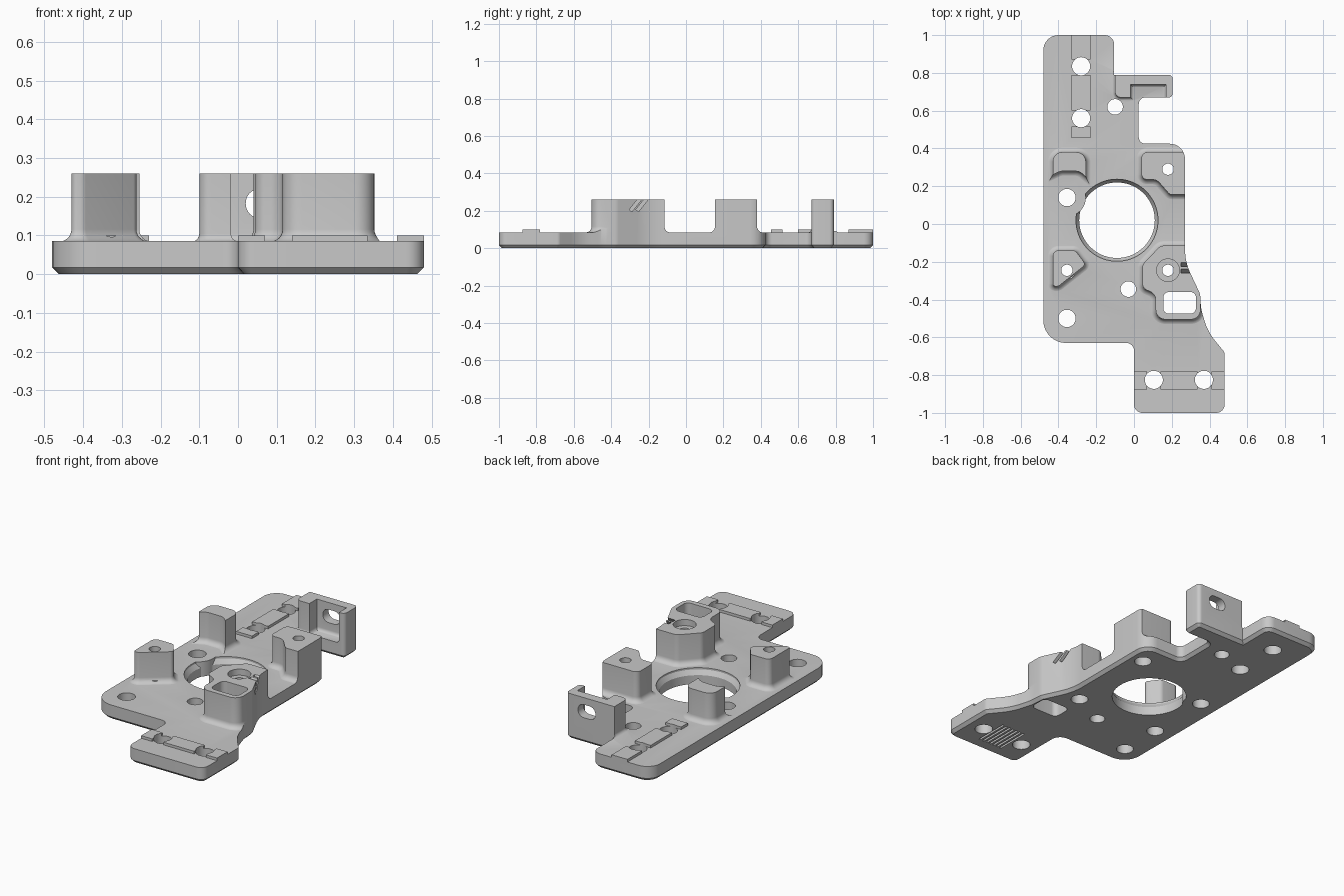
import bpy, bmesh, math
from mathutils import Vector, Matrix

if "Cube" in bpy.data.objects:
    bpy.data.objects.remove(bpy.data.objects["Cube"])

TOP, DECK = 0.26, 0.085


def rounded(corners, steps=8):
    """Round the corners (x, y, radius) of a polygon."""
    out = []
    for i, c in enumerate(corners):
        p = Vector(c[:2])
        r = c[2] if len(c) > 2 else 0
        if r == 0:
            out.append(p)
            continue
        a = (Vector(corners[i - 1][:2]) - p).normalized()
        b = (Vector(corners[(i + 1) % len(corners)][:2]) - p).normalized()
        half = a.angle(b) / 2
        centre = p + (a + b).normalized() * (r / math.sin(half))
        start = p + a * (r / math.tan(half)) - centre
        end = p + b * (r / math.tan(half)) - centre
        sweep = math.atan2(start.x * end.y - start.y * end.x, start.dot(end))
        for k in range(steps + 1):
            out.append(centre + Matrix.Rotation(sweep * k / steps, 2) @ start)
    return out


def offset(pts, d):
    """Push a polygon outward by d."""
    area = sum(pts[i - 1].x * p.y - p.x * pts[i - 1].y for i, p in enumerate(pts))
    s = 1 if area > 0 else -1
    out = []
    for i, p in enumerate(pts):
        e1 = (p - pts[i - 1]).normalized()
        e2 = (pts[(i + 1) % len(pts)] - p).normalized()
        n1, n2 = Vector((e1.y, -e1.x)) * s, Vector((e2.y, -e2.x)) * s
        out.append(p + (n1 + n2) * (d / max(0.3, 1 + n1.dot(n2))))
    return out


def loft(name, pts, layers):
    """Solid through copies of a polygon, one per (offset, z) layer."""
    bm = bmesh.new()
    rings = [[bm.verts.new((p.x, p.y, z)) for p in offset(pts, d)] for d, z in layers]
    n = len(pts)
    for lo, hi in zip(rings, rings[1:]):
        for i in range(n):
            j = (i + 1) % n
            bm.faces.new((lo[i], lo[j], hi[j], hi[i]))
    bm.faces.new(rings[0])
    bm.faces.new(rings[-1])
    bmesh.ops.recalc_face_normals(bm, faces=bm.faces)
    mesh = bpy.data.meshes.new(name)
    bm.to_mesh(mesh)
    bm.free()
    ob = bpy.data.objects.new(name, mesh)
    bpy.context.collection.objects.link(ob)
    return ob


def box(x0, x1, y0, y1, z0, z1, r=0):
    pts = rounded([(x0, y0, r), (x1, y0, r), (x1, y1, r), (x0, y1, r)])
    return loft("block", pts, [(0, z0), (0, z1)])


def circle(x, y, r, n=40):
    return [Vector((x + r * math.cos(math.tau * k / n), y + r * math.sin(math.tau * k / n)))
            for k in range(n)]


def combine(target, tool, operation):
    mod = target.modifiers.new("cut", 'BOOLEAN')
    mod.operation, mod.solver, mod.object = operation, 'EXACT', tool
    bpy.context.view_layer.objects.active = target
    bpy.ops.object.modifier_apply(modifier=mod.name)
    bpy.data.objects.remove(tool)


def pillar(corners, r=0.032):
    """Upright post with a fillet flaring onto the deck."""
    layers = [(r, 0.04)]
    for k in range(7):
        t = math.pi / 2 * k / 6
        layers.append((r * (1 - math.sin(t)), DECK - 0.001 + r * (1 - math.cos(t))))
    return loft("post", rounded(corners), layers + [(0, TOP)])


# Slab carrying the posts, later trimmed to the plate outline
plate = box(-0.7, 0.7, -1.2, 1.2, -0.1, DECK)
plate.name = "mounting_plate"

posts = [
    # back right saddle post, with a hollow front
    [(-0.43, 0.38, 0.05), (-0.255, 0.38, 0.05), (-0.255, 0.25),
     (-0.29, 0.28, 0.06), (-0.39, 0.28, 0.06), (-0.43, 0.26)],
    # front right three-sided post
    [(-0.43, -0.14, 0.03), (-0.31, -0.14, 0.03), (-0.255, -0.215, 0.02),
     (-0.40, -0.33, 0.025), (-0.43, -0.33, 0.015)],
    # back left post
    [(0.04, 0.38, 0.03), (0.35, 0.38), (0.35, 0.155), (0.19, 0.155, 0.03),
     (0.12, 0.235, 0.05), (0.04, 0.235, 0.03)],
    # front left post
    [(0.14, -0.115, 0.04), (0.5, -0.115), (0.5, -0.4), (0.352, -0.4),
     (0.352, -0.505, 0.05), (0.115, -0.505, 0.05), (0.115, -0.37, 0.05),
     (0.045, -0.34, 0.035), (0.045, -0.215, 0.04)],
]
for corners in posts:
    combine(plate, pillar(corners), 'UNION')

# Upright bracket at the back
combine(plate, pillar([(-0.1, 0.67, 0.03), (-0.018, 0.67), (-0.018, 0.738), (0.17, 0.738),
                       (0.17, 0.6), (0.25, 0.6), (0.25, 0.8), (-0.1, 0.8)], 0.02), 'UNION')

# Raised locating rails
for y0, y1 in ((0.455, 0.515), (0.6, 0.79), (0.87, 1.1)):
    combine(plate, box(-0.33, -0.23, y0, y1, 0.05, 0.1), 'UNION')
for x0, x1 in ((-0.1, 0.07), (0.14, 0.335), (0.41, 0.6)):
    combine(plate, box(x0, x1, -0.875, -0.78, 0.05, 0.1), 'UNION')

# Plate outline with a chamfered underside
outline = rounded([
    (-0.48, 1, 0.08), (-0.105, 1, 0.05), (-0.105, 0.79), (0.205, 0.79, 0.022),
    (0.205, 0.67, 0.022), (0.025, 0.67, 0.035), (0.025, 0.425, 0.035), (0.27, 0.425, 0.08),
    (0.27, -0.2, 0.3), (0.35, -0.37, 0.06), (0.355, -0.45, 0.2), (0.39, -0.57, 0.3),
    (0.48, -0.68, 0.03), (0.48, -1, 0.045), (0, -1, 0.045), (0, -0.63, 0.04),
    (-0.48, -0.63, 0.12)])
combine(plate, loft("outline", outline, [(-0.017, 0), (0, 0.017), (0, 0.4)]), 'INTERSECT')

# Central bore with a chamfered lip, leaving a boss around the nearby screw hole
bore = loft("bore", circle(-0.09, 0.02, 0.2, 72),
            [(0, -0.1), (0, 0.05), (0.017, 0.075), (0.017, 0.2)])
combine(bore, loft("boss", circle(-0.355, 0.14, 0.1), [(0, -0.2), (0, 0.3)]), 'DIFFERENCE')
combine(plate, bore, 'DIFFERENCE')

# Screw holes
for x, y, r in ((-0.28, 0.835, 0.048), (-0.28, 0.56, 0.048), (-0.1, 0.62, 0.041),
                (-0.355, 0.14, 0.046), (-0.03, -0.345, 0.041), (-0.355, -0.5, 0.046),
                (0.105, -0.825, 0.048), (0.37, -0.825, 0.048)):
    combine(plate, loft("hole", circle(x, y, r), [(0, -0.1), (0, 0.4)]), 'DIFFERENCE')

# Post holes, wider from below
for x, y in ((0.18, 0.29), (0.18, -0.245), (-0.355, -0.245)):
    hole = loft("hole", circle(x, y, 0.03), [(0.016, -0.1), (0.016, 0.1), (0, 0.102), (0, 0.4)])
    combine(plate, hole, 'DIFFERENCE')
combine(plate, loft("sink", circle(0.18, -0.245, 0.06), [(0, 0.225), (0, 0.4)]), 'DIFFERENCE')

# Window through the front left post
combine(plate, box(0.155, 0.328, -0.475, -0.36, -0.1, 0.4, 0.03), 'DIFFERENCE')

# Slot through the bracket wall
slot = box(0.02, 0.13, 0.145, 0.22, -0.9, -0.7, 0.036)
slot.data.transform(Matrix.Rotation(math.pi / 2, 4, 'X'))
combine(plate, slot, 'DIFFERENCE')

# Slanted grooves in the front left post
for y in (-0.23, -0.265):
    groove = box(-0.03, 0.05, -0.05, 0.05, -0.009, 0.009)
    groove.data.transform(Matrix.Translation((0.28, y, 0.24)) @ Matrix.Rotation(0.9, 4, 'X'))
    combine(plate, groove, 'DIFFERENCE')

# Fine slits under the front tab
for k in range(7):
    x = 0.165 + 0.024 * k
    combine(plate, box(x, x + 0.012, -0.925, -0.725, -0.05, 0.018), 'DIFFERENCE')

# Single grey finish
grey = bpy.data.materials.new("plain_grey")
grey.use_nodes = True
colour = (0.58, 0.58, 0.58, 1)
grey.diffuse_color = colour
grey.node_tree.nodes["Principled BSDF"].inputs["Base Color"].default_value = colour
plate.data.materials.clear()
plate.data.materials.append(grey)
bpy.ops.object.select_all(action='DESELECT')
plate.select_set(True)
bpy.context.view_layer.objects.active = plate
bpy.ops.object.shade_smooth_by_angle(angle=math.radians(28))
